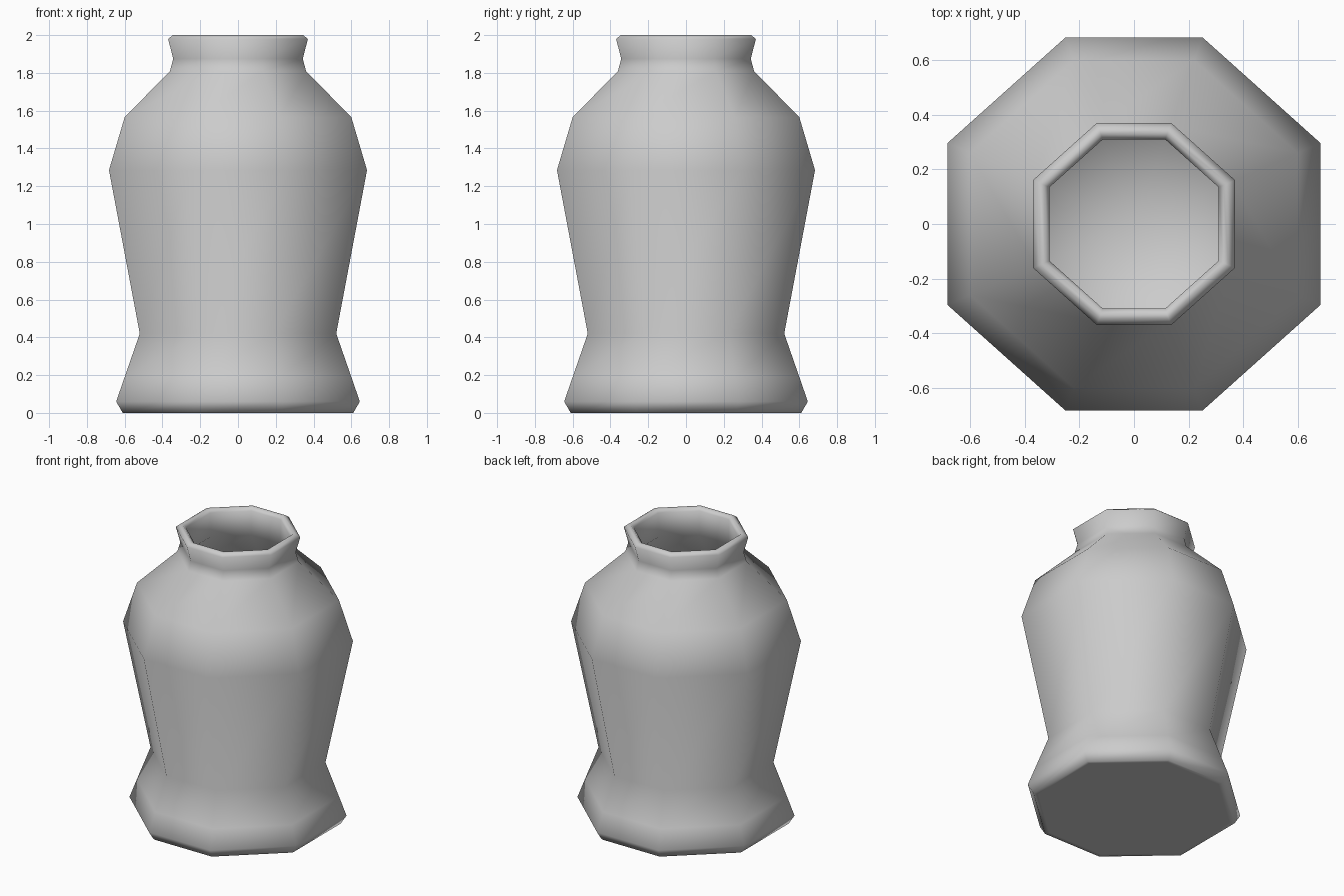
import bpy
import bmesh

cube = bpy.data.objects.get("Cube")
if cube:
    bpy.data.objects.remove(cube, do_unlink=True)

# Plain grey clay
clay = bpy.data.materials.new("grey clay")
clay.use_nodes = True
grey = (0.6, 0.6, 0.6, 1)
clay.diffuse_color = grey
clay.node_tree.nodes["Principled BSDF"].inputs["Base Color"].default_value = grey

# Eight-sided cross-section with flats facing the axes, per unit half-width
A, B = 0.368, 0.434
SECTION = [(1, -B), (1, B), (A, 1), (-A, 1), (-1, B), (-1, -B), (-A, -1), (A, -1)]

# Half-width and height: underside, outer wall, rim, then hollow inside
PROFILE = [
    (0.58, 0), (0.61, 0), (0.645, 0.06), (0.60, 0.19), (0.52, 0.42),
    (0.683, 1.285), (0.60, 1.565), (0.36, 1.81), (0.343, 1.875),
    (0.37, 1.98), (0.345, 2.0), (0.328, 2.0), (0.31, 1.98),
    (0.31, 1.81), (0.54, 1.54), (0.62, 1.285), (0.46, 0.42), (0.54, 0.08),
]


def make_vessel(name, profile):
    bm = bmesh.new()
    rings = [[bm.verts.new((x * r, y * r, z)) for x, y in SECTION] for r, z in profile]
    n = len(SECTION)
    for low, high in zip(rings, rings[1:]):
        for i in range(n):
            j = (i + 1) % n
            bm.faces.new((low[i], low[j], high[j], high[i]))
    # Flat underside
    bm.faces.new(rings[0][::-1])
    # Inner floor as a fan
    centre = bm.verts.new((0, 0, profile[-1][1]))
    for i in range(n):
        bm.faces.new((rings[-1][i], rings[-1][(i + 1) % n], centre))
    bmesh.ops.recalc_face_normals(bm, faces=bm.faces)
    for face in bm.faces:
        face.smooth = True
    mesh = bpy.data.meshes.new(name)
    bm.to_mesh(mesh)
    bm.free()
    mesh.materials.append(clay)
    obj = bpy.data.objects.new(name, mesh)
    bpy.context.collection.objects.link(obj)
    return obj


make_vessel("vase", PROFILE)
